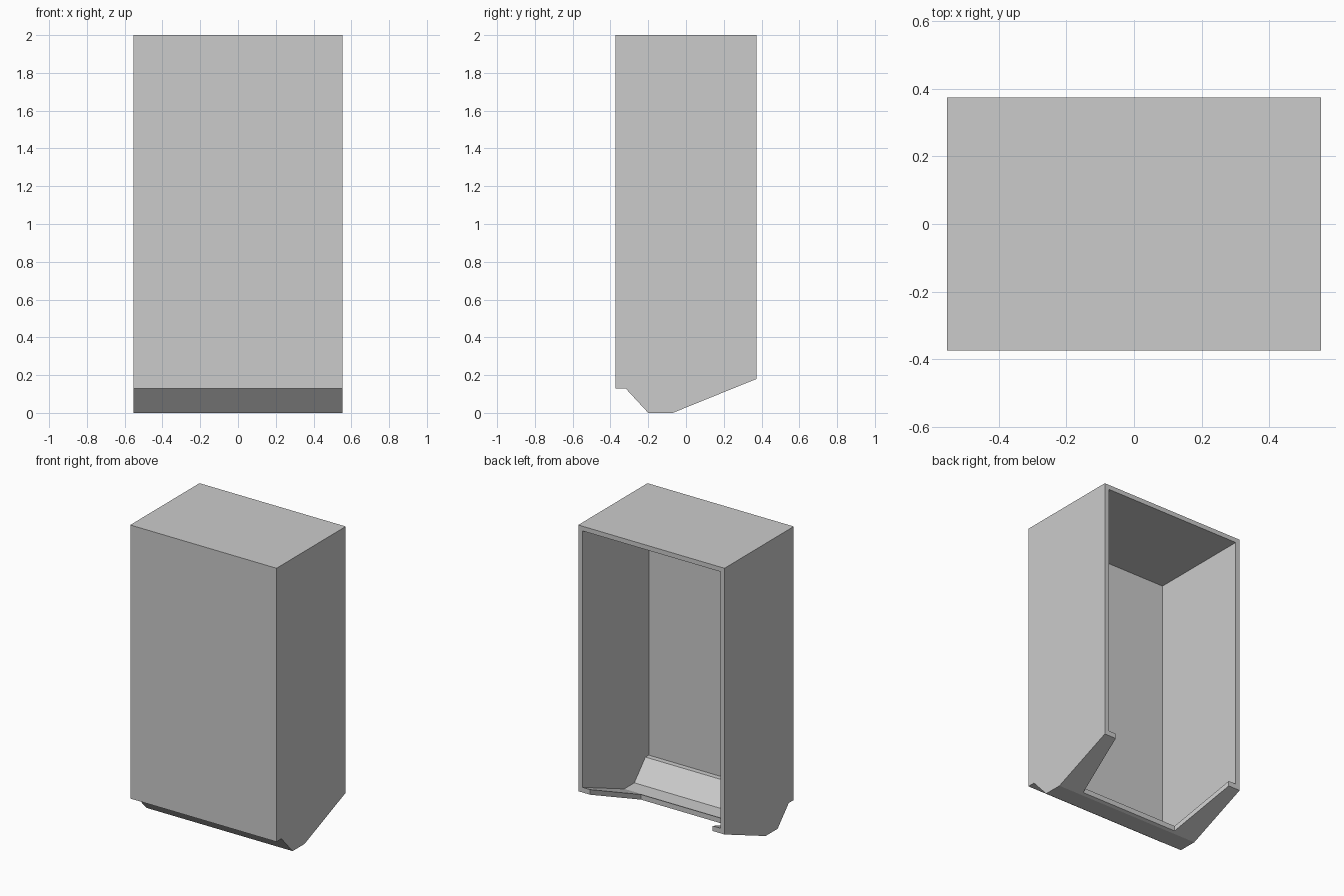
import bpy, bmesh

scene = bpy.context.scene
if "Cube" in bpy.data.objects:
    bpy.data.objects.remove(bpy.data.objects["Cube"], do_unlink=True)

grey = bpy.data.materials.new("light_grey")
grey.use_nodes = True
COLOR = (0.6, 0.6, 0.6, 1)
grey.diffuse_color = COLOR
grey.node_tree.nodes["Principled BSDF"].inputs["Base Color"].default_value = COLOR

W, D, T = 0.553, 0.374, 0.032  # half width, half depth, wall thickness


def prism(name, points, offset):
    """Extrude a closed outline along an offset vector."""
    bm = bmesh.new()
    face = bm.faces.new([bm.verts.new(p) for p in points])
    ext = bmesh.ops.extrude_face_region(bm, geom=[face])
    verts = [v for v in ext["geom"] if isinstance(v, bmesh.types.BMVert)]
    bmesh.ops.translate(bm, verts=verts, vec=offset)
    bmesh.ops.recalc_face_normals(bm, faces=bm.faces)
    mesh = bpy.data.meshes.new(name)
    bm.to_mesh(mesh)
    bm.free()
    mesh.materials.append(grey)
    obj = bpy.data.objects.new(name, mesh)
    scene.collection.objects.link(obj)
    return obj


def cut(target, cutter):
    cutter.hide_render = True
    cutter.hide_viewport = True
    cutter.display_type = 'WIRE'
    mod = target.modifiers.new(cutter.name, 'BOOLEAN')
    mod.operation = 'DIFFERENCE'
    mod.solver = 'EXACT'
    mod.object = cutter


# Outer housing, extruded across its width from the side profile
outer = [(-D, 0.13), (-0.32, 0.13), (-0.2, 0), (-0.07, 0), (D, 0.18), (D, 2), (-D, 2)]
housing = prism("cabinet_housing", [(-W, y, z) for y, z in outer], (2 * W, 0, 0))

# Hollow interior, open at the back
inner = [(T - D, 0.13 + T), (-0.306, 0.13 + T), (-0.186, T), (-0.077, T),
         (0.5, 0.266), (0.5, 2 - T), (T - D, 2 - T)]
cavity = prism("interior_cutter", [(T - W, y, z) for y, z in inner], (2 * (W - T), 0, 0))

# Tapered opening in the sloped underside, leaving a flange on each side
opening = [(-0.375, -0.05), (0.375, -0.05), (0.49, 0.5), (-0.49, 0.5)]
vent = prism("underside_opening_cutter", [(x, y, -0.1) for x, y in opening], (0, 0, 0.5))

cut(housing, cavity)
cut(housing, vent)
# Apply the cuts, then discard the cutters
mesh = bpy.data.meshes.new_from_object(
    housing.evaluated_get(bpy.context.evaluated_depsgraph_get()))
housing.modifiers.clear()
housing.data = mesh
for cutter in (cavity, vent):
    bpy.data.objects.remove(cutter, do_unlink=True)
